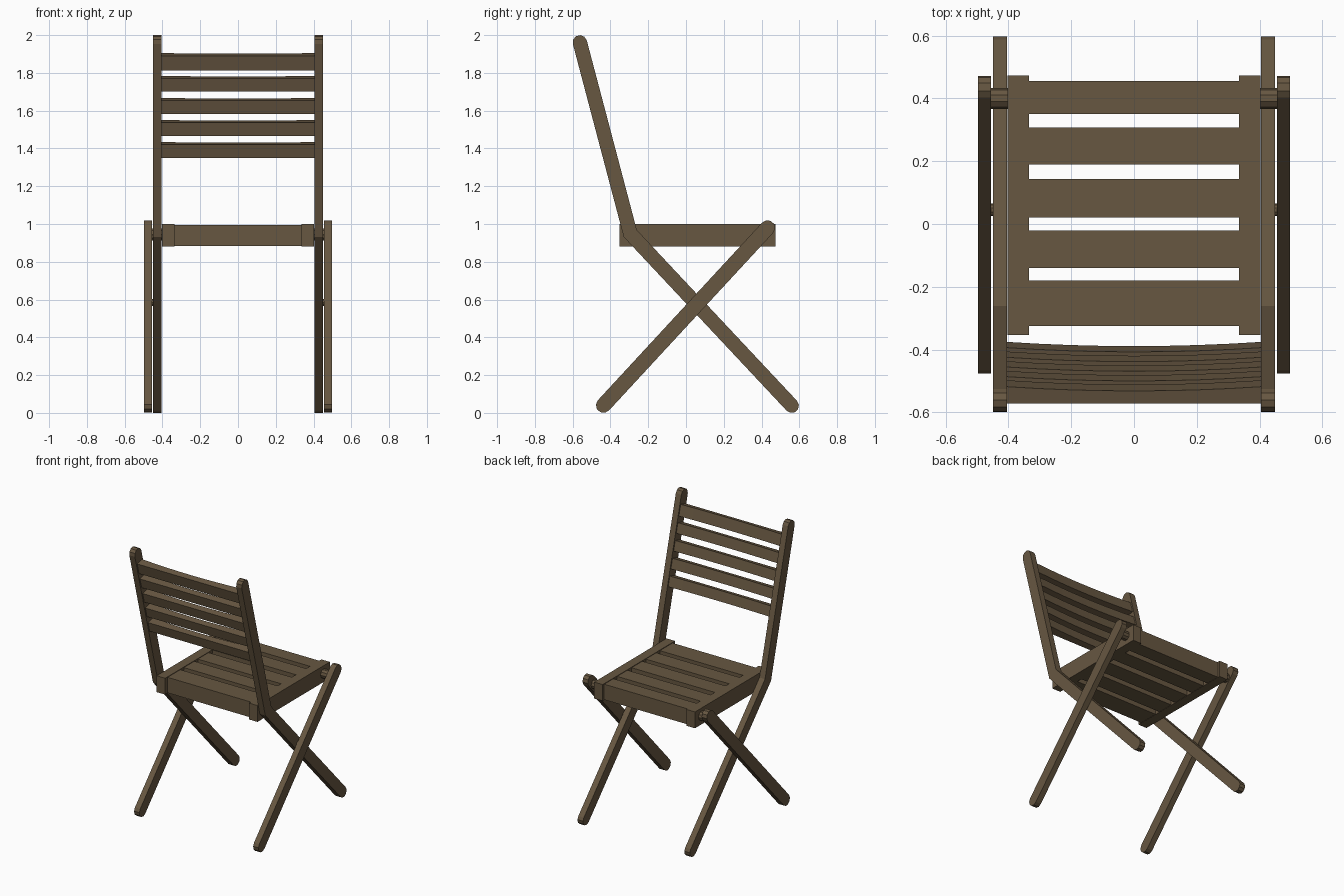
import bpy, bmesh, math
from mathutils import Vector

if "Cube" in bpy.data.objects:
    bpy.data.objects.remove(bpy.data.objects["Cube"])

wood = bpy.data.materials.new("brown wood")
wood.diffuse_color = (0.135, 0.095, 0.053, 1)
wood.use_nodes = True
wood.node_tree.nodes["Principled BSDF"].inputs["Base Color"].default_value = wood.diffuse_color


def finish(name, bm):
    bmesh.ops.recalc_face_normals(bm, faces=bm.faces)
    me = bpy.data.meshes.new(name)
    bm.to_mesh(me)
    bm.free()
    me.materials.append(wood)
    ob = bpy.data.objects.new(name, me)
    bpy.context.collection.objects.link(ob)
    return ob


def extrude_x(name, outline, x0, x1):
    """Extrude a (y, z) outline from x0 to x1."""
    bm = bmesh.new()
    f = bm.faces.new([bm.verts.new((x0, y, z)) for y, z in outline])
    r = bmesh.ops.extrude_face_region(bm, geom=[f])
    bmesh.ops.translate(bm, vec=(x1 - x0, 0, 0),
                        verts=[v for v in r["geom"] if isinstance(v, bmesh.types.BMVert)])
    return finish(name, bm)


def box(name, x0, x1, y0, y1, z0, z1):
    return extrude_x(name, [(y0, z0), (y1, z0), (y1, z1), (y0, z1)], x0, x1)


def bar_outline(points, r, steps=5):
    """Rounded-end bar following a (y, z) path, mitred at bends."""
    pts = [Vector(p) for p in points]
    out = []
    for path in (pts, pts[::-1]):
        for a, b, c in zip(path, path[1:], path[2:]):
            d1, d2 = (b - a).normalized(), (c - b).normalized()
            n1, n2 = Vector((d1.y, -d1.x)), Vector((d2.y, -d2.x))
            m = (n1 + n2).normalized()
            out.append(b + m * r / m.dot(n1))
        d = (path[-1] - path[-2]).normalized()
        n = Vector((d.y, -d.x))
        for i in range(steps + 1):
            t = math.pi * i / steps
            out.append(path[-1] + r * (n * math.cos(t) + d * math.sin(t)))
    return [tuple(p) for p in out]


def pin(name, x0, x1, y, z, r):
    ring = [(y + r * math.cos(math.tau * i / 10), z + r * math.sin(math.tau * i / 10)) for i in range(10)]
    return extrude_x(name, ring, x0, x1)


# Legs, seat rails and pivots on both sides
back_post = bar_outline([(0.56, 0.038), (-0.295, 0.95), (-0.562, 1.962)], 0.038)
cross_leg = bar_outline([(-0.437, 0.04), (0.432, 0.98)], 0.04)
for s, side in ((1, "right"), (-1, "left")):
    extrude_x("back_post_and_leg_" + side, back_post, s * 0.405, s * 0.449)
    extrude_x("cross_leg_" + side, cross_leg, s * 0.455, s * 0.497)
    box("seat_rail_" + side, s * 0.335, s * 0.403, -0.353, 0.473, 0.882, 1.0)
    pin("front_pivot_" + side, s * 0.40, s * 0.46, 0.40, 0.945, 0.033)
    pin("cross_pivot_" + side, s * 0.44, s * 0.46, 0.045, 0.585, 0.02)

# Seat slats
for i, (y0, y1) in enumerate([(-0.325, -0.18), (-0.14, -0.02), (0.02, 0.143),
                              (0.19, 0.307), (0.35, 0.455)]):
    box("seat_slat_%d" % (i + 1), -0.336, 0.336, y0, y1, 0.884, 0.996)

# Backrest slats, tilted with the posts and hollowed slightly in front
up = Vector((0, -0.267, 1.012)).normalized()
out = Vector((0, up.z, -up.y))
for k in range(5):
    z = 1.392 + 0.1168 * k
    mid = Vector((0, -0.295 - 0.267 * (z - 0.95) / 1.012, z))
    h = 0.036 if k < 4 else 0.04
    bm = bmesh.new()
    rings = []
    for i in range(9):
        u = i / 4 - 1
        front = 0.028 - 0.014 * (1 - u * u)
        base = mid + Vector((0.406 * u, 0, 0))
        rings.append([bm.verts.new(base + up * a + out * b) for a, b in
                      ((-h, -0.028), (-h, front), (h, front), (h, -0.028))])
    for p, q in zip(rings, rings[1:]):
        for j in range(4):
            bm.faces.new((p[j], p[(j + 1) % 4], q[(j + 1) % 4], q[j]))
    bm.faces.new(rings[0])
    bm.faces.new(rings[-1])
    finish("back_slat_%d" % (k + 1), bm)
